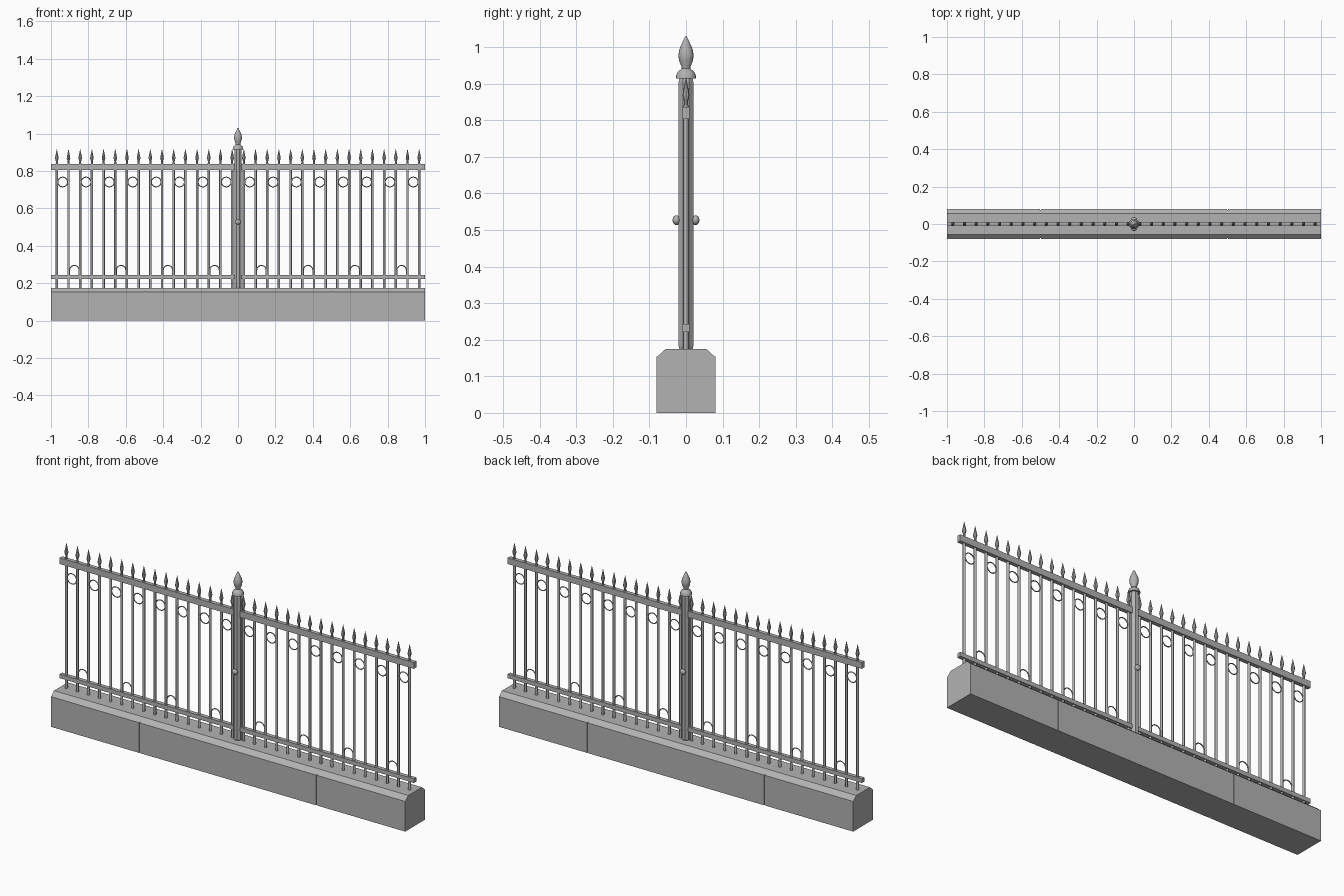
import bpy, bmesh, math
from mathutils import Matrix, Vector

if "Cube" in bpy.data.objects:
    bpy.data.objects.remove(bpy.data.objects["Cube"])

grey = bpy.data.materials.new("grey")
grey.diffuse_color = (0.45, 0.45, 0.45, 1)
grey.use_nodes = True
grey.node_tree.nodes["Principled BSDF"].inputs["Base Color"].default_value = grey.diffuse_color


def finish(name, bm, smooth=None):
    bmesh.ops.recalc_face_normals(bm, faces=bm.faces)
    me = bpy.data.meshes.new(name)
    bm.to_mesh(me)
    bm.free()
    ob = bpy.data.objects.new(name, me)
    bpy.context.collection.objects.link(ob)
    me.materials.append(grey)
    if smooth:
        bpy.ops.object.select_all(action='DESELECT')
        ob.select_set(True)
        bpy.context.view_layer.objects.active = ob
        bpy.ops.object.shade_smooth_by_angle(angle=math.radians(smooth))
    return ob


def box(bm, centre, size):
    m = Matrix.Translation(centre) @ Matrix.Diagonal((*size, 1))
    bmesh.ops.create_cube(bm, size=1, matrix=m)


def lathe(bm, profile, sides, x=0, turn=0.0):
    """Closed revolved shape from (radius, z) pairs."""
    rings = [[bm.verts.new((x + r * math.cos(turn + math.tau * i / sides),
                            r * math.sin(turn + math.tau * i / sides), z))
              for i in range(sides)] for r, z in profile]
    for a, b in zip(rings, rings[1:]):
        for i in range(sides):
            j = (i + 1) % sides
            bm.faces.new((a[i], a[j], b[j], b[i]))
    bm.faces.new(rings[0][::-1])
    bm.faces.new(rings[-1])


def tube(bm, points, r, closed, sides=6):
    """Round rod along points lying in an x-z plane."""
    n, rings = len(points), []
    for k, p in enumerate(points):
        a = points[(k - 1) % n] if closed or k else p
        b = points[(k + 1) % n] if closed or k < n - 1 else p
        d = (b - a).normalized()
        side = Vector((d.z, 0, -d.x))
        rings.append([bm.verts.new(p + r * (side * math.cos(t) + Vector((0, 1, 0)) * math.sin(t)))
                      for t in (math.tau * i / sides for i in range(sides))])
    for k in range(n if closed else n - 1):
        a, b = rings[k], rings[(k + 1) % n]
        for i in range(sides):
            j = (i + 1) % sides
            bm.faces.new((a[i], a[j], b[j], b[i]))
    if not closed:
        bm.faces.new(rings[0])
        bm.faces.new(rings[-1])


# stone plinth with chamfered top edges
bm = bmesh.new()
half = [(0.08, 0), (0.08, 0.154), (0.075, 0.157), (0.06, 0.171), (0.055, 0.175)]
section = half + [(-y, z) for y, z in reversed(half)]
end = bm.faces.new([bm.verts.new((-1, y, z)) for y, z in section])
new = bmesh.ops.extrude_face_region(bm, geom=[end])["geom"]
bmesh.ops.translate(bm, vec=(2, 0, 0), verts=[v for v in new if isinstance(v, bmesh.types.BMVert)])
plinth = finish("plinth", bm)

# narrow joints cut in both long sides of the plinth
bm = bmesh.new()
for x in (-0.5, 0.5):
    for y in (-0.08, 0.08):
        box(bm, (x, y, 0.07), (0.005, 0.008, 0.18))
cutter = finish("joint_cutter", bm)
cutter.hide_render = True
cutter.hide_viewport = True
cut = plinth.modifiers.new("joints", 'BOOLEAN')
cut.object = cutter
cut.operation = 'DIFFERENCE'
cut.solver = 'EXACT'

# rails
for name, z, h in (("top_rail", 0.82, 0.032), ("bottom_rail", 0.232, 0.021)):
    bm = bmesh.new()
    box(bm, (0, 0, z), (2, 0.02, h))
    finish(name, bm)

# pickets with spear heads
bars, spears = bmesh.new(), bmesh.new()
for k in range(32):
    x = -0.96875 + 0.0625 * k
    lathe(bars, [(0.0065, 0.174), (0.0065, 0.84)], 8, x)
    lathe(spears, [(0.006, 0.835), (0.005, 0.852), (0.0095, 0.868),
                   (0.0085, 0.876), (0.0005, 0.917)], 8, x)
finish("pickets", bars, 50)
finish("spear_heads", spears, 40)

# upper rings
bm = bmesh.new()
for k in range(16):
    c = Vector((-0.9375 + 0.125 * k, 0, 0.741))
    tube(bm, [c + 0.026 * Vector((math.cos(t), 0, math.sin(t)))
              for t in (math.tau * i / 24 for i in range(24))], 0.0027, True)
finish("upper_rings", bm, 60)

# lower arches standing on the bottom rail
bm = bmesh.new()
for k in range(8):
    c = Vector((-0.875 + 0.25 * k, 0, 0.27))
    arc = [c + 0.025 * Vector((math.cos(t), 0, math.sin(t)))
           for t in (math.pi * i / 12 for i in range(13))]
    foot = Vector((0, 0, -0.03))
    tube(bm, [arc[0] + foot] + arc + [arc[-1] + foot], 0.0027, False)
finish("lower_arches", bm, 60)

# octagonal centre post
bm = bmesh.new()
r = 0.02 / math.cos(math.pi / 8)
lathe(bm, [(r * 0.9, 0.174), (r, 0.182), (r, 0.905), (r * 0.9, 0.915)], 8, turn=math.pi / 8)
finish("post", bm)

# post finial with flared collar
bm = bmesh.new()
lathe(bm, [(0.028, 0.914), (0.028, 0.919), (0.023, 0.932), (0.016, 0.938), (0.012, 0.942),
           (0.013, 0.948), (0.019, 0.963), (0.021, 0.978), (0.018, 0.995),
           (0.010, 1.013), (0.004, 1.026), (0.0005, 1.031)], 16)
finish("finial", bm, 35)

# round knobs on both sides of the post
bm = bmesh.new()
box(bm, (0, 0, 0.527), (0.008, 0.05, 0.008))
for y in (-0.026, 0.026):
    bmesh.ops.create_uvsphere(bm, u_segments=16, v_segments=8, radius=0.0135,
                              matrix=Matrix.Translation((0, y, 0.527)) @ Matrix.Diagonal((1.1, 0.8, 1, 1)))
finish("knobs", bm, 40)
